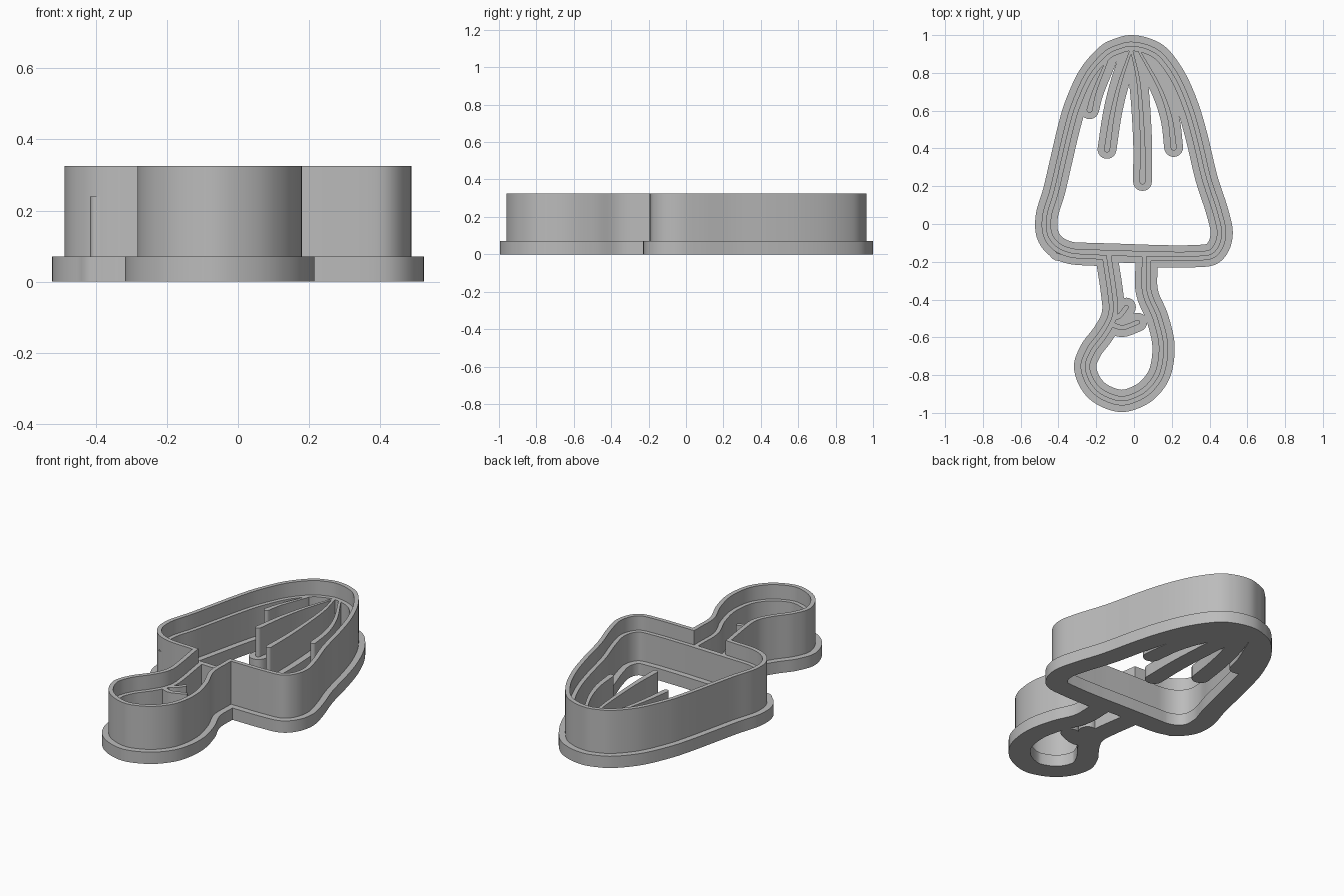
import bpy, bmesh, math
from mathutils import Vector

if "Cube" in bpy.data.objects:
    bpy.data.objects.remove(bpy.data.objects["Cube"])

BASE_TOP, RIDGE_TOP, WALL_TOP = 0.07, 0.24, 0.325

grey = bpy.data.materials.new("plain_grey")
grey.use_nodes = True
grey.diffuse_color = (0.5, 0.5, 0.5, 1)
grey.node_tree.nodes["Principled BSDF"].inputs["Base Color"].default_value = (0.5, 0.5, 0.5, 1)


def spline(points, steps=7):
    """Smooth open path through the points."""
    p = [Vector(q) for q in points]
    p = [2 * p[0] - p[1]] + p + [2 * p[-1] - p[-2]]
    out = []
    for a, b, c, d in zip(p, p[1:], p[2:], p[3:]):
        for i in range(steps):
            t = i / steps
            out.append(0.5 * (2 * b + (c - a) * t + (2 * a - 5 * b + 4 * c - d) * t * t
                              + (3 * b - a - 3 * c + d) * t ** 3))
    return out + [p[-2]]


def inset(loop, dist):
    """Move a clockwise loop inward, dropping points that cross over."""
    out = []
    for i, p in enumerate(loop):
        e1 = (p - loop[i - 1]).normalized()
        e2 = (loop[(i + 1) % len(loop)] - p).normalized()
        n1, n2 = Vector((e1.y, -e1.x)), Vector((e2.y, -e2.x))
        n = (n1 + n2).normalized()
        q = p + n * dist / max(n.dot(n1), 0.5)
        if min((q - r).length for r in loop) > dist * 0.98:
            out.append(q)
    return out


def stroke(points, r_start, r_end):
    """Outline of a round-ended line with a changing radius."""
    path = spline(points)
    n = len(path) - 1
    left, right = [], []
    for i, p in enumerate(path):
        t = (path[min(i + 1, n)] - path[max(i - 1, 0)]).normalized()
        side = Vector((-t.y, t.x)) * (r_start + (r_end - r_start) * i / n)
        left.append(p + side)
        right.append(p - side)

    def cap(center, first):
        arm = first - center
        return [center + Vector((arm.x * math.cos(a) + arm.y * math.sin(a),
                                 arm.y * math.cos(a) - arm.x * math.sin(a)))
                for a in (math.pi * k / 10 for k in range(1, 10))]
    return left + cap(path[-1], left[-1]) + right[::-1] + cap(path[0], right[0])


def plate(name, loops, z0, z1):
    """Solid from an outline, with any further loops as holes."""
    bm = bmesh.new()
    for loop in loops:
        vs = [bm.verts.new((p.x, p.y, z0)) for p in loop]
        for i, v in enumerate(vs):
            bm.edges.new((vs[i - 1], v))
    bmesh.ops.triangle_fill(bm, use_beauty=True, edges=bm.edges[:])
    ext = bmesh.ops.extrude_face_region(bm, geom=bm.faces[:])
    bmesh.ops.translate(bm, vec=(0, 0, z1 - z0),
                        verts=[g for g in ext["geom"] if isinstance(g, bmesh.types.BMVert)])
    bmesh.ops.recalc_face_normals(bm, faces=bm.faces[:])
    mesh = bpy.data.meshes.new(name)
    bm.to_mesh(mesh)
    bm.free()
    mesh.materials.append(grey)
    obj = bpy.data.objects.new(name, mesh)
    bpy.context.collection.objects.link(obj)
    return obj


def merge(obj, extras):
    """Union the extra solids into the object."""
    for extra in extras:
        mod = obj.modifiers.new("union", 'BOOLEAN')
        mod.operation, mod.solver, mod.object = 'UNION', 'EXACT', extra
    graph = bpy.context.evaluated_depsgraph_get()
    mesh = bpy.data.meshes.new_from_object(obj.evaluated_get(graph))
    obj.modifiers.clear()
    obj.data = mesh
    for extra in extras:
        bpy.data.objects.remove(extra)


# Outer outline: wide body, then the narrow neck and round loop
body = [(-.197, -.222), (-.35, -.21), (-.455, -.16), (-.515, -.07), (-.52, .05), (-.48, .19),
        (-.445, .34), (-.40, .53), (-.36, .66), (-.285, .82), (-.18, .94), (-.09, .985),
        (-.01, 1), (.09, .98), (.18, .925), (.27, .80), (.34, .64), (.39, .47), (.44, .26),
        (.495, .09), (.523, -.04), (.50, -.145), (.43, -.215), (.30, -.23), (.125, -.23)]
neck = [(.125, -.23), (.127, -.35), (.18, -.48), (.215, -.64), (.195, -.80), (.125, -.91),
        (.03, -.973), (-.08, -.995), (-.205, -.95), (-.285, -.865), (-.318, -.75),
        (-.28, -.64), (-.21, -.545), (-.17, -.465), (-.175, -.37), (-.197, -.222)]
outline = spline(body)[:-1] + spline(neck)[:-1]

# Inner lines: cross bar, four folds and two small hooks
bar = [(-.40, -.145), (0, -.157), (.36, -.172)]
folds = [[(-.235, .605), (-.21, .70), (-.145, .86)],
         [(-.143, .395), (-.115, .58), (-.077, .74), (-.02, .91)],
         [(.045, .225), (.045, .45), (.025, .74), (-.01, .91)],
         [(.21, .405), (.19, .56), (.135, .72), (.03, .91)]]
hooks = [[(-.11, -.50), (-.075, -.485), (-.04, -.44)],
         [(-.12, -.53), (-.06, -.548), (.02, -.52)]]

# Flat base flange
base = plate("base_flange", [outline, inset(outline, 0.118)], 0, BASE_TOP)
merge(base, [plate("strip", [stroke(l, 0.05, 0.05)], 0, BASE_TOP) for l in [bar] + folds + hooks])

# Tall cutting wall and the lower line ridges inside it
wall = plate("cutting_wall", [inset(outline, 0.035), inset(outline, 0.06)], BASE_TOP, WALL_TOP)
ridge = plate("inner_ridge", [inset(outline, 0.055), inset(outline, 0.084)], BASE_TOP, RIDGE_TOP)
merge(ridge, [plate("bar", [stroke(bar, 0.015, 0.015)], BASE_TOP, RIDGE_TOP)])
parts = [base, wall, ridge]
parts += [plate("fold_ridge", [stroke(l, 0.016, 0.007)], BASE_TOP, RIDGE_TOP) for l in folds]
parts += [plate("hook_ridge", [stroke(l, 0.014, 0.012)], BASE_TOP, RIDGE_TOP) for l in hooks]

# Smooth walls with sharp rims
bpy.ops.object.select_all(action='DESELECT')
for part in parts:
    part.select_set(True)
bpy.context.view_layer.objects.active = base
bpy.ops.object.shade_smooth_by_angle(angle=math.radians(35))
